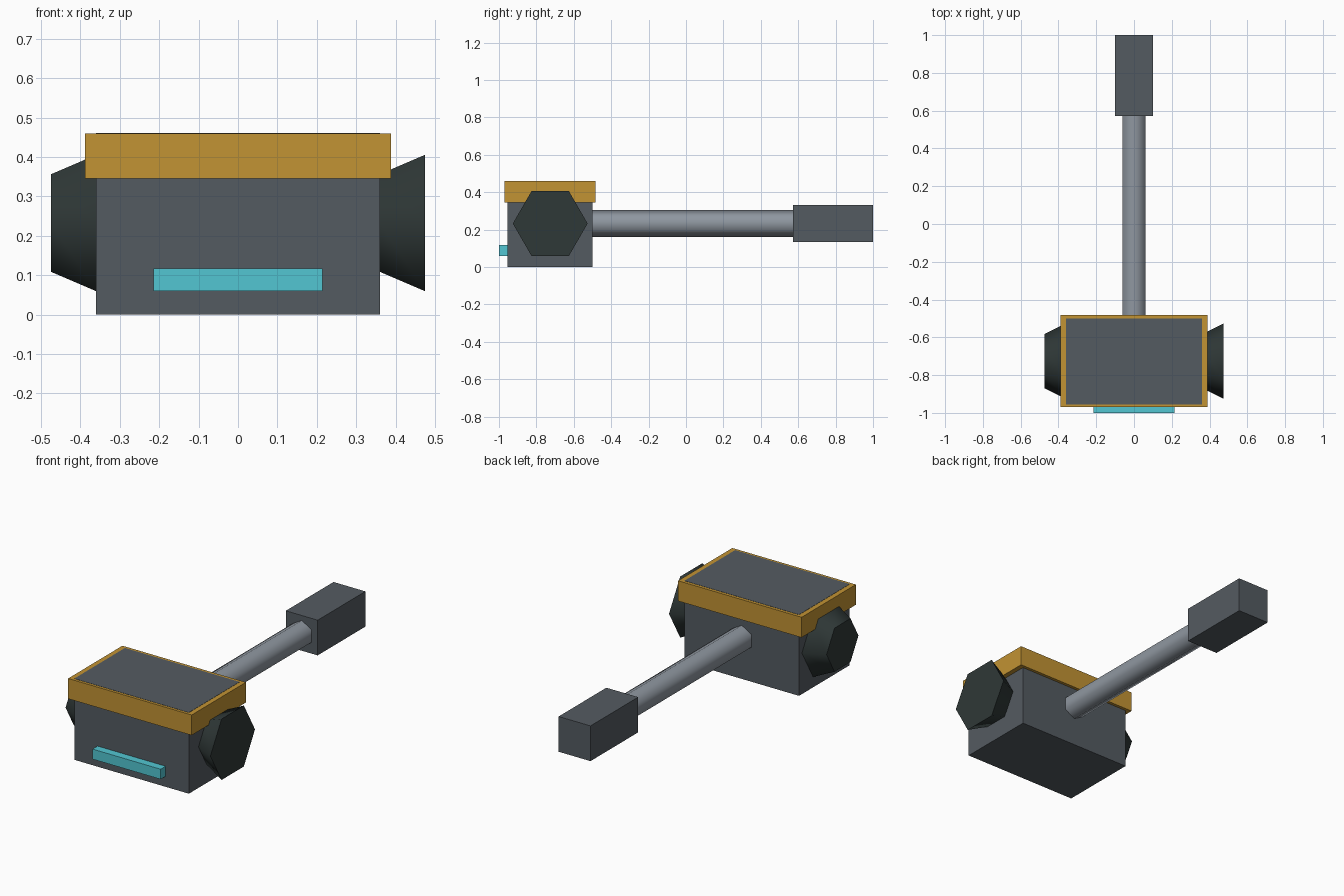
import bpy
import bmesh
from math import cos, sin, tau, radians
from mathutils import Vector

if "Cube" in bpy.data.objects:
    bpy.data.objects.remove(bpy.data.objects["Cube"], do_unlink=True)


def material(name, rgb):
    """Flat material from an sRGB colour in 0-255."""
    linear = [((c / 255 + 0.055) / 1.055) ** 2.4 for c in rgb]
    mat = bpy.data.materials.new(name)
    mat.use_nodes = True
    mat.diffuse_color = (*linear, 1)
    bsdf = next(n for n in mat.node_tree.nodes if n.type == "BSDF_PRINCIPLED")
    bsdf.inputs["Base Color"].default_value = (*linear, 1)
    return mat


def finish(name, bm, mat):
    bmesh.ops.recalc_face_normals(bm, faces=bm.faces)
    mesh = bpy.data.meshes.new(name)
    bm.to_mesh(mesh)
    bm.free()
    mesh.materials.append(mat)
    obj = bpy.data.objects.new(name, mesh)
    bpy.context.collection.objects.link(obj)
    return obj


def box(name, low, high, mat):
    """Box between two opposite corners."""
    low, high = Vector(low), Vector(high)
    bm = bmesh.new()
    bmesh.ops.create_cube(bm, size=1)
    for v in bm.verts:
        v.co = (low + high) / 2 + v.co * (high - low)
    return finish(name, bm, mat)


def hex_bar(name, ends, radii, point_dir, mat):
    """Six-sided, smooth-sided bar with one corner towards point_dir."""
    start, end = map(Vector, ends)
    u = Vector(point_dir)
    w = (end - start).normalized().cross(u)
    bm = bmesh.new()
    rings = []
    for centre, r in zip((start, end), radii):
        angles = [tau * i / 6 for i in range(6)]
        rings.append([bm.verts.new(centre + r * (cos(a) * u + sin(a) * w)) for a in angles])
        bm.faces.new(rings[-1])
    a, b = rings
    for i in range(6):
        j = (i + 1) % 6
        bm.faces.new((a[i], a[j], b[j], b[i]))
    obj = finish(name, bm, mat)
    bpy.ops.object.select_all(action="DESELECT")
    obj.select_set(True)
    bpy.context.view_layer.objects.active = obj
    bpy.ops.object.shade_smooth_by_angle(angle=radians(64))
    return obj


dark_metal = material("dark_metal", (84, 91, 97))
gold = material("gold", (194, 147, 51))
cyan = material("cyan_glow", (82, 198, 210))
steel = material("steel", (143, 151, 160))
black = material("blackened_metal", (47, 56, 55))

AXIS_Z = 0.2325    # height of the handle and end caps
HEAD_Y = -0.726    # middle of the head

# Head with its gold collar and glowing strip
box("head", (-0.36, -0.955, 0), (0.36, -0.5, 0.4612), dark_metal)
box("head_collar", (-0.388, -0.97, 0.345), (0.388, -0.483, 0.46), gold)
box("light_strip", (-0.214, -1, 0.06), (0.214, -0.95, 0.117), cyan)

# Tapered end caps, both widening towards +x
for name, x in (("right_cap", -0.475), ("left_cap", 0.36)):
    hex_bar(name, ((x, HEAD_Y, AXIS_Z), (x + 0.115, HEAD_Y, AXIS_Z)),
            (0.143, 0.2), (0, 1, 0), black)

# Handle and grip
hex_bar("handle", ((0, -0.505, AXIS_Z), (0, 0.58, AXIS_Z)), (0.0715, 0.0715), (0, 0, 1), steel)
box("grip", (-0.1, 0.572, 0.1325), (0.1, 1, 0.3325), dark_metal)
